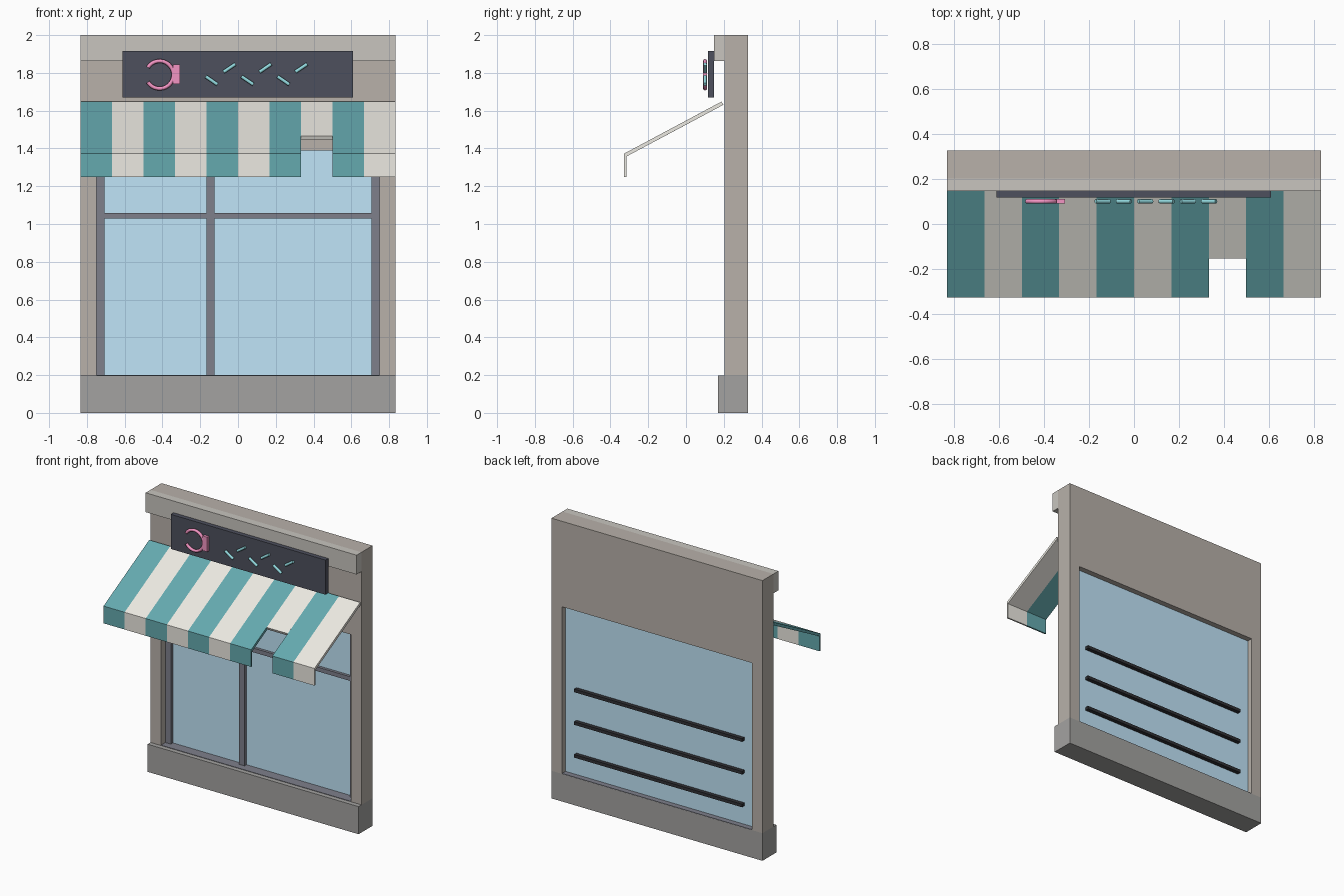
import bpy, bmesh, math
from mathutils import Vector

if "Cube" in bpy.data.objects:
    bpy.data.objects.remove(bpy.data.objects["Cube"])


def material(name, rgb):
    m = bpy.data.materials.new(name)
    m.diffuse_color = (*rgb, 1)
    m.use_nodes = True
    m.node_tree.nodes["Principled BSDF"].inputs["Base Color"].default_value = m.diffuse_color
    return m


WALL = material("warm_plaster", (0.48, 0.44, 0.40))
TRIM = material("light_stone", (0.58, 0.56, 0.52))
STONE = material("base_stone", (0.37, 0.365, 0.355))
FRAME = material("dark_frame", (0.21, 0.215, 0.26))
GLASS = material("window_glass", (0.53, 0.78, 0.94))
TEAL = material("teal_cloth", (0.13, 0.40, 0.43))
CREAM = material("cream_cloth", (0.84, 0.82, 0.76))
BOARD = material("sign_dark", (0.075, 0.08, 0.11))
PINK = material("pink_tube", (0.90, 0.30, 0.55))
AQUA = material("aqua_tube", (0.30, 0.72, 0.76))
SHELF = material("shelf_dark", (0.03, 0.03, 0.035))


def add_object(name, bm, mat):
    bmesh.ops.recalc_face_normals(bm, faces=bm.faces)
    me = bpy.data.meshes.new(name)
    bm.to_mesh(me)
    bm.free()
    me.materials.append(mat)
    ob = bpy.data.objects.new(name, me)
    bpy.context.collection.objects.link(ob)
    return ob


def box(name, x, y, z, mat):
    """Box from (min, max) ranges on each axis."""
    bm = bmesh.new()
    bmesh.ops.create_cube(bm, size=1)
    for v in bm.verts:
        v.co = [r[0] if c < 0 else r[1] for c, r in zip(v.co, (x, y, z))]
    return add_object(name, bm, mat)


def extrude_x(name, profile, x0, x1, mat):
    """Closed (y, z) profile extruded along x."""
    bm = bmesh.new()
    face = bm.faces.new([bm.verts.new((x0, y, z)) for y, z in profile])
    ext = bmesh.ops.extrude_face_region(bm, geom=[face])
    moved = [g for g in ext["geom"] if isinstance(g, bmesh.types.BMVert)]
    bmesh.ops.translate(bm, verts=moved, vec=(x1 - x0, 0, 0))
    # the start face is kept by the extrusion or replaced; close it if missing
    bmesh.ops.holes_fill(bm, edges=[e for e in bm.edges if e.is_boundary], sides=0)
    return add_object(name, bm, mat)


def tube(name, points, radius, mat, sides=8):
    """Round tube lying in an xz plane along the given points."""
    bm = bmesh.new()
    rings = []
    for i, p in enumerate(points):
        t = (points[min(i + 1, len(points) - 1)] - points[max(i - 1, 0)]).normalized()
        side = t.cross(Vector((0, 1, 0)))
        angles = [math.tau * k / sides for k in range(sides)]
        rings.append([bm.verts.new(p + radius * (math.cos(a) * side + Vector((0, math.sin(a), 0))))
                      for a in angles])
    for a, b in zip(rings, rings[1:]):
        for k in range(sides):
            j = (k + 1) % sides
            f = bm.faces.new((a[k], a[j], b[j], b[k]))
            f.smooth = True
    bm.faces.new(rings[0])
    bm.faces.new(rings[-1])
    return add_object(name, bm, mat)


W, BACK, FRONT = 0.833, 0.327, 0.203
SILL, HEAD = 0.197, 1.39

# Wall around the window opening, plinth and cornice
box("base", (-W, W), (0.17, BACK), (0, SILL), STONE)
box("left_pier", (-W, -0.75), (FRONT, BACK), (SILL, HEAD), WALL)
box("right_pier", (0.75, W), (FRONT, BACK), (SILL, HEAD), WALL)
box("header_wall", (-W, W), (FRONT, BACK), (HEAD, 2), WALL)
box("cornice", (-W, W), (0.148, FRONT), (1.862, 2), TRIM)

# Window glass, sill and frame
box("window_glass", (-0.75, 0.75), (0.275, 0.287), (SILL, HEAD), GLASS)
box("window_sill", (-0.75, 0.75), (FRONT, BACK - 0.001), (0.18, SILL + 0.003), FRAME)
for name, x0, x1 in (("left_frame", -0.75, -0.707), ("mullion", -0.167, -0.125),
                     ("right_frame", 0.707, 0.75)):
    box(name, (x0, x1), (0.252, 0.28), (SILL, HEAD), FRAME)
for i, (x0, x1) in enumerate(((-0.707, -0.167), (-0.125, 0.707))):
    box(f"transom_{i}", (x0, x1), (0.255, 0.28), (1.028, 1.058), FRAME)

# Display shelves behind the glass
for i, z in enumerate((0.343, 0.577, 0.81)):
    box(f"shelf_{i}", (-0.663, 0.663), (0.287, 0.315), (z - 0.011, z + 0.011), SHELF)

# Striped awning with hanging valance; one stripe is torn short
full = [(0.188, 1.648), (-0.327, 1.373), (-0.327, 1.25), (-0.316, 1.25),
        (-0.316, 1.357), (0.198, 1.631)]
torn = [(0.188, 1.648), (-0.153, 1.466), (-0.145, 1.448), (0.198, 1.631)]
step = 2 * W / 10
for i in range(10):
    x = -W + i * step
    extrude_x(f"awning_stripe_{i}", torn if i == 7 else full, x, x + step,
              CREAM if i % 2 else TEAL)

# Sign board
box("sign_board", (-0.612, 0.61), (0.117, 0.148), (1.67, 1.917), BOARD)

# Pink tube ring, open to the left, with a small block beside it
Y = 0.101
ring = [Vector((-0.415 + 0.073 * math.cos(a), Y, 1.79 + 0.073 * math.sin(a)))
        for a in (math.radians(-148 + 296 * k / 24) for k in range(25))]
tube("pink_ring", ring, 0.0105, PINK)
box("pink_block", (-0.345, -0.307), (Y - 0.01, Y + 0.01), (1.74, 1.845), PINK)

# Slanted aqua tubes, alternating down and up
for i in range(6):
    s = 1 if i % 2 else -1
    c = Vector((-0.14 + 0.095 * i, Y, 1.793 + 0.033 * s))
    d = Vector((0.031, 0, 0.021 * s))
    tube(f"aqua_tube_{i}", [c - d, c + d], 0.0095, AQUA)
